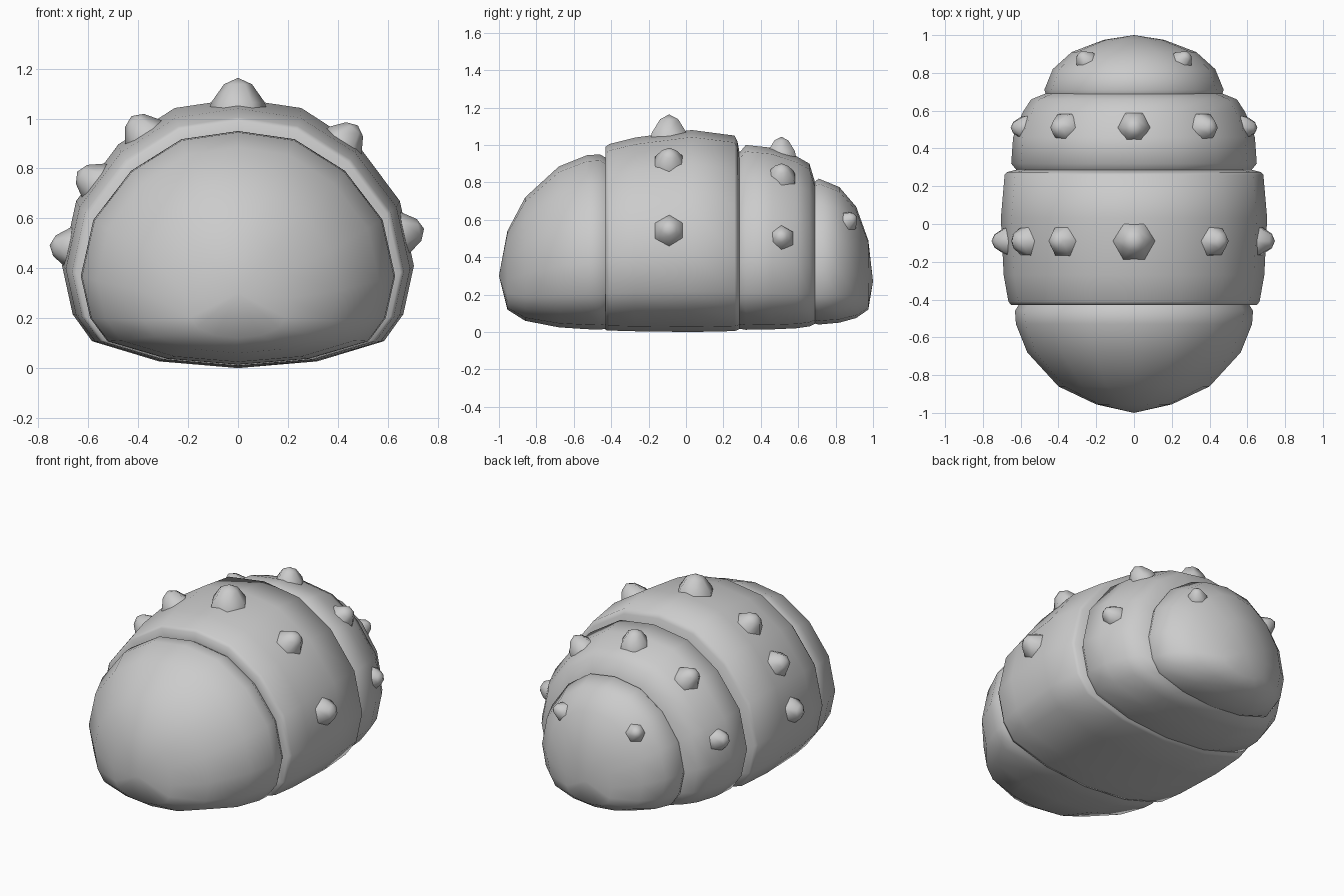
import bpy, bmesh, math
from mathutils import Vector
from mathutils.bvhtree import BVHTree

cube = bpy.data.objects.get("Cube")
if cube:
    bpy.data.objects.remove(cube, do_unlink=True)

grey = bpy.data.materials.new("plain_grey")
grey.use_nodes = True
grey.diffuse_color = (0.6, 0.6, 0.6, 1)
grey.node_tree.nodes["Principled BSDF"].inputs["Base Color"].default_value = (0.6, 0.6, 0.6, 1)

# Half cross-section: fraction of half-width, fraction of height
HALF = [(0, 1), (.36, .965), (.68, .83), (.92, .62), (1, .38),
        (.94, .2), (.83, .1), (.45, .025), (0, 0)]
SECTION = HALF + [(-u, v) for u, v in HALF[-2:0:-1]]


def finish(name, bm):
    bmesh.ops.recalc_face_normals(bm, faces=bm.faces[:])
    for f in bm.faces:
        f.smooth = True
    mesh = bpy.data.meshes.new(name)
    bm.to_mesh(mesh)
    bm.free()
    mesh.materials.append(grey)
    obj = bpy.data.objects.new(name, mesh)
    bpy.context.collection.objects.link(obj)
    return obj


def skin(bm, rings):
    """Join neighbouring rings; a ring of one vertex is a pole."""
    for a, b in zip(rings, rings[1:]):
        n = max(len(a), len(b))
        for i in range(n):
            j = (i + 1) % n
            if len(a) == 1:
                bm.faces.new((a[0], b[i], b[j]))
            elif len(b) == 1:
                bm.faces.new((a[i], a[j], b[0]))
            else:
                bm.faces.new((a[i], a[j], b[j], b[i]))


def shell(name, stations):
    """Loft along y; each station is y, half-width, bottom, top."""
    bm = bmesh.new()
    rings = []
    for y, w, lo, hi in stations:
        pts = SECTION if w else [(0, 0)]
        rings.append([bm.verts.new((u * w, y, lo + v * (hi - lo))) for u, v in pts])
    skin(bm, rings)
    return finish(name, bm)


# Overlapping body segments, front to back
head = shell("head_segment", [
    (-1, 0, .3, .3), (-.955, .2, .12, .54), (-.86, .40, .06, .72),
    (-.68, .565, .025, .885), (-.53, .625, .015, .945),
    (-.46, .63, .013, .95), (-.41, .60, .02, .92)])
body = shell("middle_segment", [
    (-.42, .58, .03, .91), (-.43, .65, .01, .99), (-.41, .665, .008, 1.005),
    (-.27, .69, .004, 1.04), (.03, .705, 0, 1.08),
    (.26, .685, .005, 1.05), (.275, .67, .01, 1.02), (.29, .61, .02, .94)])
rear = shell("rear_segment", [
    (.27, .61, .02, .94), (.32, .65, .012, 1.0), (.46, .64, .014, .985),
    (.59, .59, .02, .94), (.66, .545, .03, .9), (.69, .47, .045, .8)])
tail = shell("tail_segment", [
    (.67, .46, .05, .79), (.71, .475, .04, .82), (.82, .43, .05, .775),
    (.91, .33, .075, .67), (.975, .16, .12, .49), (1, 0, .27, .27)])


def spike(name, host, origin, direction, r):
    """Six-sided rounded bump standing on the host surface."""
    mesh = host.data
    tree = BVHTree.FromPolygons([v.co for v in mesh.vertices],
                                [p.vertices[:] for p in mesh.polygons])
    axis = Vector(direction).normalized()
    start = Vector(origin)
    hit = tree.ray_cast(start, axis)[0]
    side = Vector((0, 1, 0)).cross(axis).normalized()
    along = axis.cross(side)
    bm = bmesh.new()
    rings = []
    for radius, height in ((1.08, -.35), (1, 0), (.52, .68), (0, .92)):
        n = 6 if radius else 1
        ring = []
        for i in range(n):
            a = i * math.tau / 6
            ring.append(bm.verts.new(hit + axis * height * r
                        + (side * math.cos(a) + along * math.sin(a)) * radius * r))
        rings.append(ring)
    skin(bm, rings)
    finish(name, bm)


def spike_row(name, host, y, items):
    for i, (deg, r) in enumerate(items, 1):
        a = math.radians(deg)
        spike(f"{name}_{i}", host, (0, y, .4), (math.cos(a), 0, math.sin(a)), r)


# Rows of bumps given as angle around the body and radius
spike_row("middle_spike", body, -.09,
          [(12, .085), (50, .085), (90, .108), (125, .088), (149, .085), (173, .08)])
spike_row("rear_spike", rear, .51,
          [(10, .066), (49, .078), (90, .083), (131, .078), (170, .066)])
for s, label in ((1, "left"), (-1, "right")):
    spike(f"tail_spike_{label}", tail, (0, .6, .4), (s * .28, .29, .21), .056)
